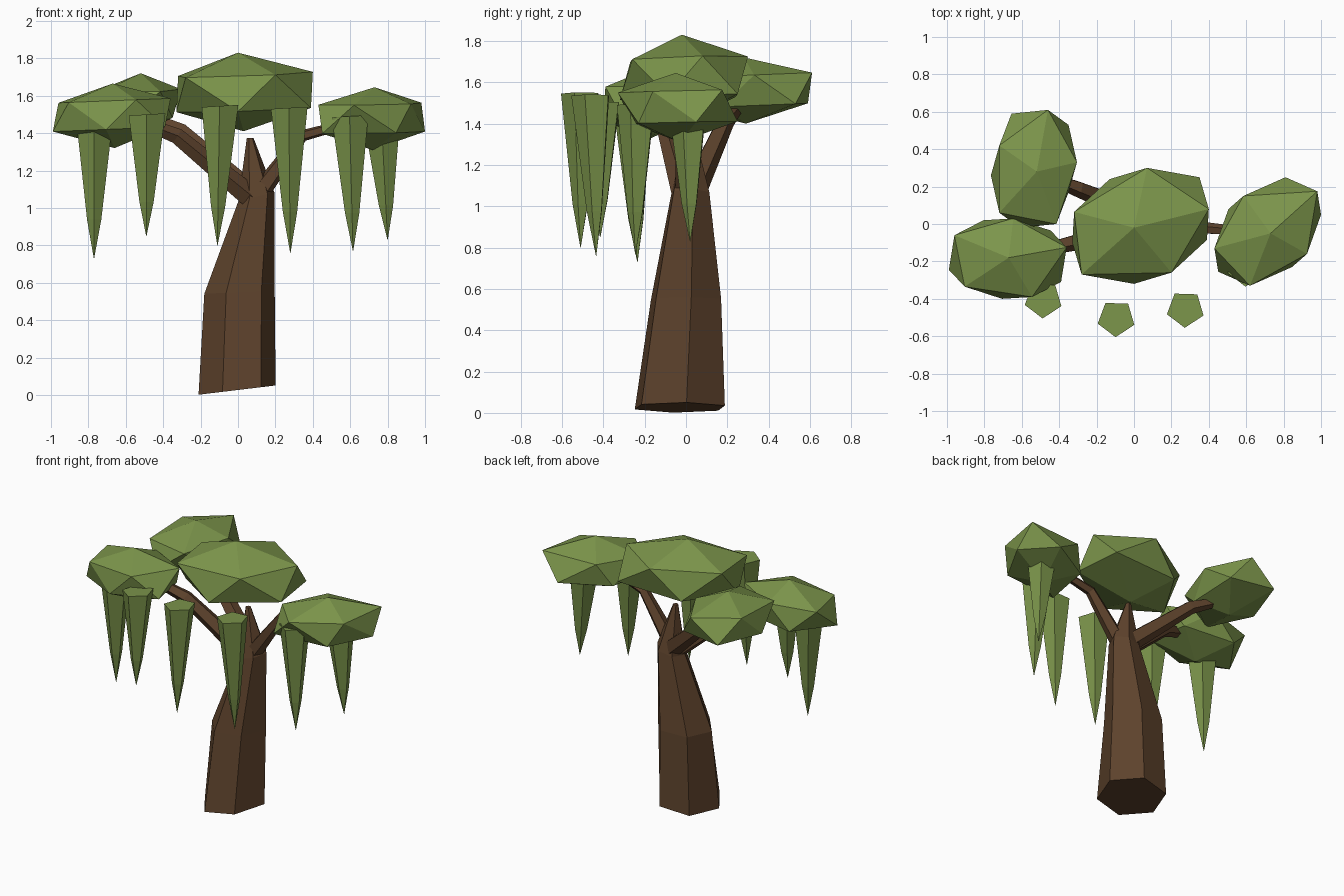
import bpy, bmesh
from math import cos, sin, pi, radians
from mathutils import Vector

if "Cube" in bpy.data.objects:
    bpy.data.objects.remove(bpy.data.objects["Cube"])


def material(name, rgb):
    m = bpy.data.materials.new(name)
    m.diffuse_color = (*rgb, 1)
    m.use_nodes = True
    m.node_tree.nodes["Principled BSDF"].inputs["Base Color"].default_value = m.diffuse_color
    return m


LEAF = material("leaf", (0.20, 0.30, 0.07))
BARK = material("bark", (0.11, 0.055, 0.025))


def finish(name, bm, mat):
    bmesh.ops.remove_doubles(bm, verts=bm.verts, dist=0.0005)
    bmesh.ops.recalc_face_normals(bm, faces=bm.faces)
    me = bpy.data.meshes.new(name)
    bm.to_mesh(me)
    bm.free()
    me.materials.append(mat)
    ob = bpy.data.objects.new(name, me)
    bpy.context.collection.objects.link(ob)


def loft(name, rings, mat):
    """Skin a list of equal-length point rings and cap both ends."""
    bm = bmesh.new()
    rows = [[bm.verts.new(p) for p in r] for r in rings]
    n = len(rows[0])
    for a, b in zip(rows, rows[1:]):
        for i in range(n):
            j = (i + 1) % n
            bm.faces.new((a[i], a[j], b[j], b[i]))
    bm.faces.new(rows[0])
    bm.faces.new(rows[-1])
    finish(name, bm, mat)


def flat_ring(c, rx, ry, n, phase, tilt=0.0):
    pts = []
    for i in range(n):
        a = phase + 2 * pi * i / n
        x, y = rx * cos(a), ry * sin(a)
        pts.append((c[0] + x, c[1] + y, c[2] + tilt * x))
    return pts


def branch(name, path, radii, n=5):
    path = [Vector(p) for p in path]
    rings = []
    for i, p in enumerate(path):
        d = path[min(i + 1, len(path) - 1)] - path[max(i - 1, 0)]
        q = d.to_track_quat('Z', 'Y')
        rings.append([p + q @ Vector((radii[i] * cos(2 * pi * k / n),
                                      radii[i] * sin(2 * pi * k / n), 0)) for k in range(n)])
    loft(name, rings, BARK)


def foliage(name, centre, rz, top, bottom, ring, tilt):
    """Squashed 20-sided clump: the lower ring mirrors the upper through the centre."""
    bm = bmesh.new()
    c = Vector(centre)
    for x, y in ring:
        off = Vector((x, y, 0.447 * rz + tilt[0] * x + tilt[1] * y))
        bm.verts.new(c + off)
        bm.verts.new(c - off)
    bm.verts.new(top)
    bm.verts.new(bottom)
    bmesh.ops.convex_hull(bm, input=bm.verts)
    finish(name, bm, LEAF)


def vine(name, top, tip):
    top, tip = Vector(top), Vector(tip)
    mid = top.lerp(tip, 0.72)
    ph = radians(-92)
    loft(name, [flat_ring(top, 0.103, 0.1, 5, ph, 0.06),
                flat_ring(mid, 0.04, 0.04, 5, ph),
                flat_ring(tip, 0.001, 0.001, 5, ph)], LEAF)


# Trunk: leaning six-sided taper ending in a spike
P = radians(8)
loft("trunk", [flat_ring((-0.005, -0.03, 0.026), 0.208, 0.235, 6, P, 0.12),
               flat_ring((0.008, 0.0, 0.55), 0.19, 0.183, 6, P, 0.05),
               flat_ring((0.098, 0.02, 1.06), 0.097, 0.1, 6, P, 0.25),
               flat_ring((0.065, 0.02, 1.375), 0.018, 0.018, 6, P)], BARK)

# Branches
branch("front_left_branch", [(0.10, 0.0, 1.03), (-0.33, -0.10, 1.385), (-0.55, -0.15, 1.47)],
       (0.065, 0.045, 0.03))
branch("back_left_branch", [(0.10, 0.03, 1.06), (-0.30, 0.19, 1.41), (-0.46, 0.25, 1.48)],
       (0.065, 0.045, 0.03))
branch("right_branch", [(0.07, 0.0, 1.02), (0.34, -0.02, 1.385), (0.58, -0.04, 1.45)],
       (0.06, 0.035, 0.025))

# Foliage clumps
foliage("centre_foliage", (0.035, -0.01, 1.62), 0.21, (0.0, -0.02, 1.83), (0.03, 0.0, 1.41),
        [(0.365, 0.09), (0.035, 0.31), (-0.355, 0.075), (-0.315, -0.26), (0.165, -0.25)],
        (0.03, 0.03))
foliage("front_left_foliage", (-0.675, -0.185, 1.497), 0.17, (-0.67, -0.18, 1.665),
        (-0.66, -0.19, 1.32),
        [(0.315, 0.06), (0.03, 0.215), (-0.285, 0.125), (-0.23, -0.15), (0.13, -0.205)],
        (0.04, 0.0))
foliage("back_left_foliage", (-0.535, 0.295, 1.56), 0.165, (-0.52, 0.28, 1.72),
        (-0.54, 0.29, 1.40),
        [(0.23, 0.035), (0.075, 0.315), (-0.185, 0.125), (-0.185, -0.235), (0.12, -0.295)],
        (0.0, 0.04))
foliage("right_foliage", (0.715, -0.04, 1.48), 0.17, (0.73, -0.05, 1.645), (0.72, -0.03, 1.31),
        [(0.265, 0.215), (0.21, -0.12), (-0.095, -0.29), (-0.285, -0.09), (-0.13, 0.19)],
        (0.01, 0.02))

# Hanging vines: (top centre, tip)
VINES = [((-0.765, -0.25, 1.47), (-0.77, -0.235, 0.73)),
         ((-0.485, -0.405, 1.50), (-0.49, -0.415, 0.85)),
         ((-0.095, -0.505, 1.545), (-0.11, -0.51, 0.80)),
         ((0.275, -0.455, 1.535), (0.28, -0.435, 0.76)),
         ((0.60, -0.235, 1.49), (0.615, -0.245, 0.77)),
         ((0.77, 0.015, 1.48), (0.80, 0.02, 0.83))]
for i, (a, b) in enumerate(VINES, 1):
    vine(f"hanging_vine_{i}", a, b)
